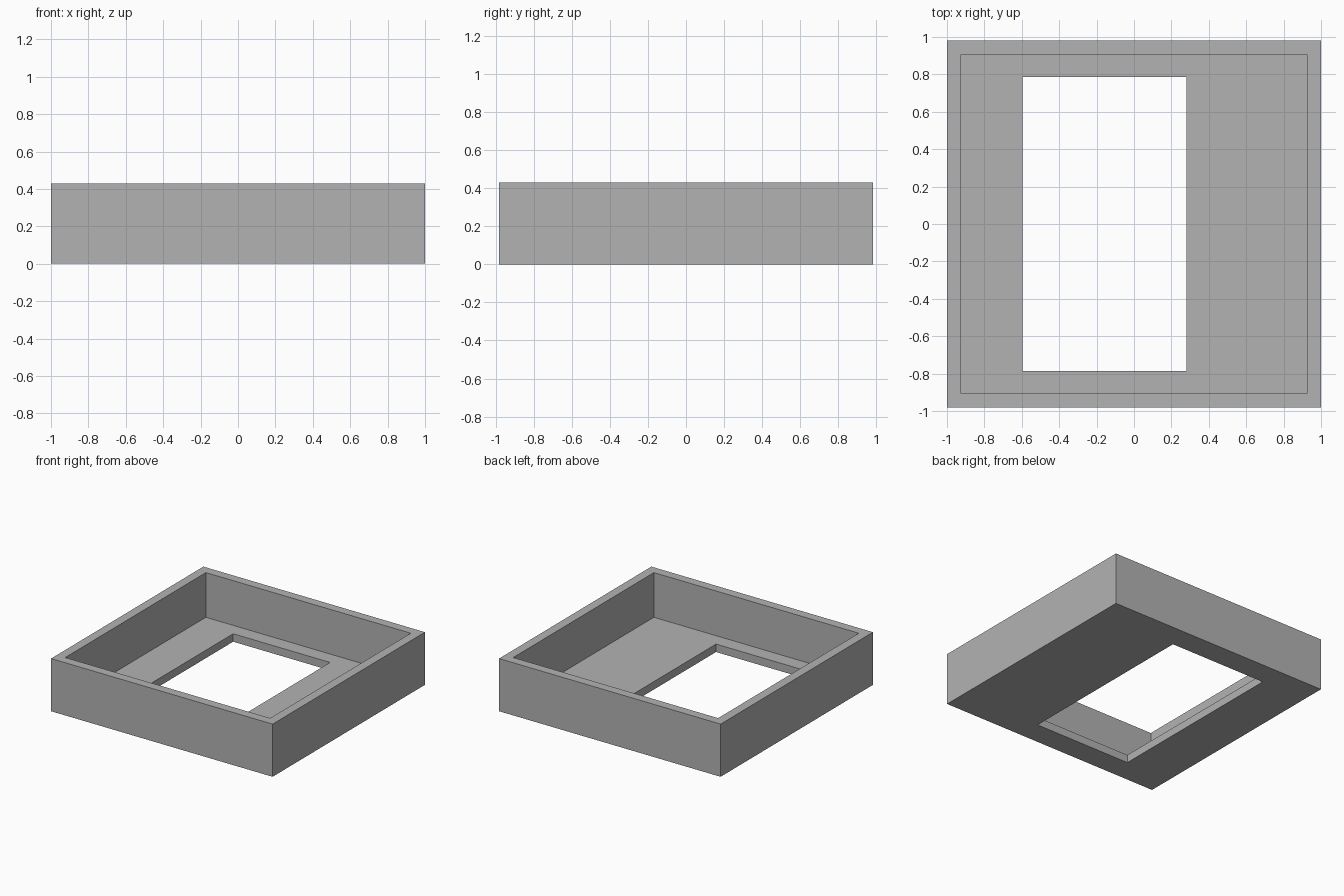
import bpy
import bmesh

cube = bpy.data.objects.get("Cube")
if cube:
    bpy.data.objects.remove(cube, do_unlink=True)

# Overall sizes
HALF_X, HALF_Y = 1.0, 0.982
HEIGHT, FLOOR, WALL = 0.43, 0.065, 0.075

grey = bpy.data.materials.new("plain grey")
grey.use_nodes = True
colour = (0.45, 0.45, 0.45, 1.0)
grey.diffuse_color = colour
grey.node_tree.nodes["Principled BSDF"].inputs["Base Color"].default_value = colour

outer = (-HALF_X, HALF_X, -HALF_Y, HALF_Y)
inner = (-HALF_X + WALL, HALF_X - WALL, -HALF_Y + WALL, HALF_Y - WALL)
opening = (-0.595, 0.28, -0.787, 0.787)

bm = bmesh.new()


def ring(rect, z):
    """Four corners of a rectangle at height z."""
    x0, x1, y0, y1 = rect
    return [bm.verts.new((x, y, z)) for x, y in ((x0, y0), (x1, y0), (x1, y1), (x0, y1))]


# Closed shell: underside, outer walls, rim, inner walls, floor, opening edge
rings = [
    ring(opening, 0),
    ring(outer, 0),
    ring(outer, HEIGHT),
    ring(inner, HEIGHT),
    ring(inner, FLOOR),
    ring(opening, FLOOR),
]
for a, b in zip(rings, rings[1:] + rings[:1]):
    for i in range(4):
        j = (i + 1) % 4
        bm.faces.new((a[i], a[j], b[j], b[i]))
bmesh.ops.recalc_face_normals(bm, faces=bm.faces)

mesh = bpy.data.meshes.new("open_tray")
bm.to_mesh(mesh)
bm.free()
mesh.materials.append(grey)
tray = bpy.data.objects.new("open_tray", mesh)
bpy.context.collection.objects.link(tray)
